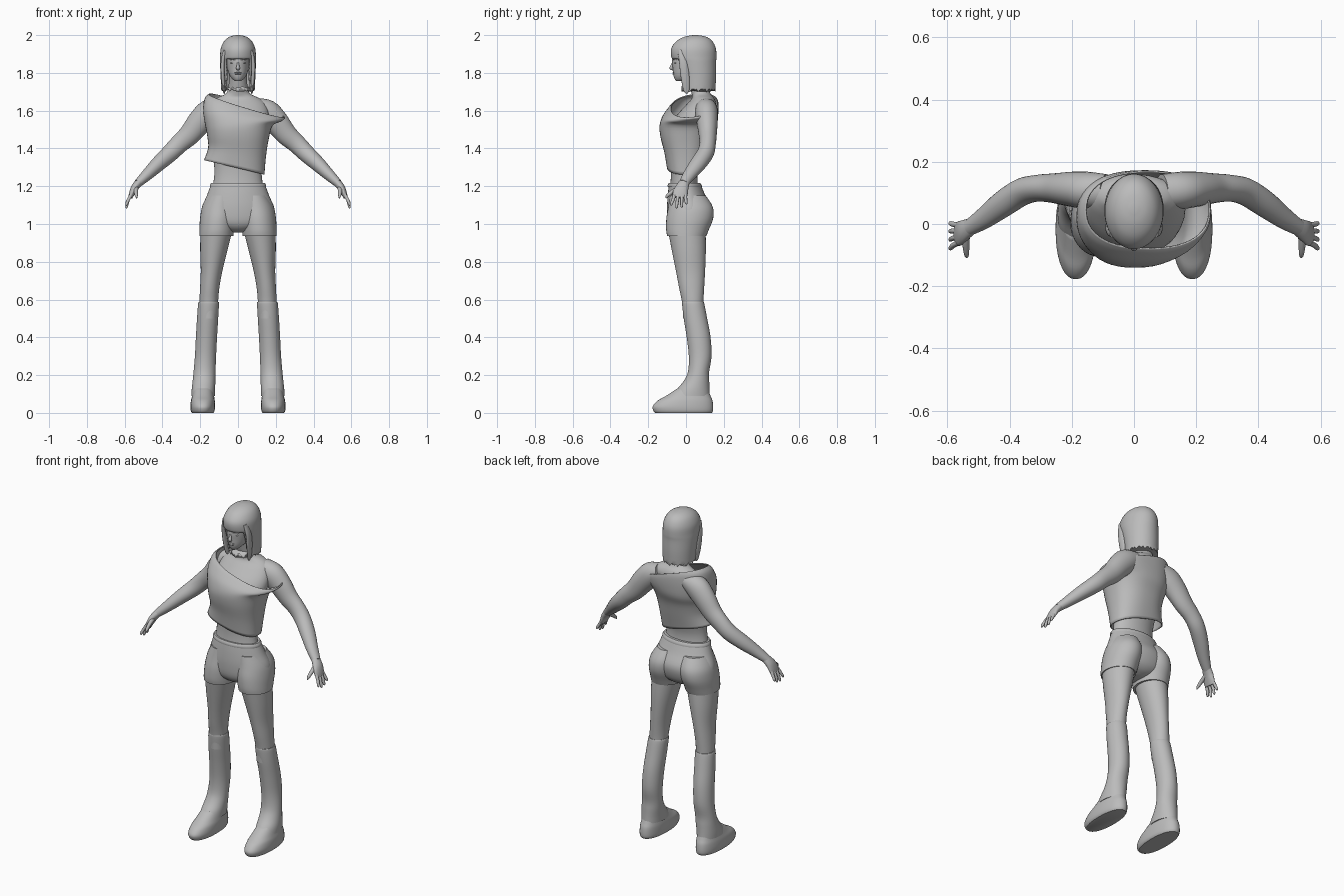
import bpy, bmesh, math
from mathutils import Vector

grey = bpy.data.materials.new("soft_grey")
grey.diffuse_color = (0.5, 0.5, 0.5, 1)


def spline(rows, steps):
    """Catmull-Rom through rows of numbers."""
    out = []
    for i in range(len(rows) - 1):
        p0, p1 = rows[max(i - 1, 0)], rows[i]
        p2, p3 = rows[i + 1], rows[min(i + 2, len(rows) - 1)]
        for k in range(steps):
            t = k / steps
            out.append([0.5 * (2 * b + (c - a) * t + (2 * a - 5 * b + 4 * c - d) * t * t
                               + (3 * b - a - 3 * c + d) * t ** 3)
                        for a, b, c, d in zip(p0, p1, p2, p3)])
    return out + [list(rows[-1])]


def skin_rings(name, rings, caps=True, thick=0, keep=None, angle=50):
    """Join rings of points into a smooth surface."""
    bm = bmesh.new()
    vs = [[bm.verts.new(p) for p in ring] for ring in rings]
    n = len(vs[0])
    for a, b in zip(vs, vs[1:]):
        for i in range(n):
            j = (i + 1) % n
            bm.faces.new((a[i], a[j], b[j], b[i]))
    if caps:
        bm.faces.new(vs[0])
        bm.faces.new(vs[-1])
    bmesh.ops.recalc_face_normals(bm, faces=bm.faces)
    if keep:
        drop = [f for f in bm.faces if not keep(f.calc_center_median())]
        bmesh.ops.delete(bm, geom=drop, context='FACES')
    me = bpy.data.meshes.new(name)
    bm.to_mesh(me)
    bm.free()
    me.materials.append(grey)
    ob = bpy.data.objects.new(name, me)
    bpy.context.collection.objects.link(ob)
    if thick:
        mod = ob.modifiers.new("thickness", 'SOLIDIFY')
        mod.thickness = thick
    bpy.ops.object.select_all(action='DESELECT')
    ob.select_set(True)
    bpy.context.view_layer.objects.active = ob
    bpy.ops.object.shade_smooth_by_angle(angle=math.radians(angle))
    return ob


def loft(name, rows, side=1, n=36, steps=4, square=1.0, jag=0, **kw):
    """Level rings: x, y, z, x radius, y radius, optional tilt along x and y."""
    power = lambda v: math.copysign(abs(v) ** square, v)
    rings = []
    for k, r in enumerate(spline(rows, steps)):
        x, y, z, rx, ry = r[:5]
        tx, ty = r[5:] if len(r) > 5 else (0, 0)
        ring = []
        for i in range(n):
            a = math.tau * i / n
            dx, dy = rx * power(math.cos(a)), ry * power(math.sin(a))
            dz = jag * (i * 7 % 5) / 4 if k == 0 else 0
            ring.append((side * (x + dx), y + dy, z + tx * dx + ty * dy + dz))
        rings.append(ring)
    return skin_rings(name, rings, **kw)


def tube(name, rows, side=1, n=20, steps=4):
    """Rings across a path: x, y, z, sideways radius, other radius."""
    path = spline(rows, steps)
    rings = []
    for k, r in enumerate(path):
        t = Vector(path[min(k + 1, len(path) - 1)][:3]) - Vector(path[max(k - 1, 0)][:3])
        t.normalize()
        u = Vector((0, 1, 0))
        u = (u - t * u.dot(t)).normalized()
        v = t.cross(u)
        ring = []
        for i in range(n):
            a = math.tau * i / n
            p = Vector(r[:3]) + u * r[3] * math.cos(a) + v * r[4] * math.sin(a)
            ring.append((side * p.x, p.y, p.z))
        rings.append(ring)
    return skin_rings(name, rings)


# Torso and neck
loft("torso", [(0, -.01, 1.15, .145, .08), (0, -.01, 1.25, .126, .07),
               (0, 0, 1.35, .13, .085), (0, .01, 1.47, .15, .11),
               (0, .045, 1.56, .165, .105), (0, .08, 1.63, .15, .08),
               (0, .09, 1.665, .115, .06), (0, .08, 1.69, .065, .05),
               (0, .068, 1.73, .05, .05), (0, .05, 1.80, .047, .05)])

# Loose top with a slanted neckline and hem
loft("loose_top", [(-.02, -.003, 1.30, .16, .098, -.24, 0), (-.005, 0, 1.38, .153, .115, -.15, 0),
                   (0, 0, 1.46, .163, .135, -.05, 0), (.005, .01, 1.52, .178, .15, 0, 0),
                   (.02, .022, 1.57, .205, .148, -.14, .03),
                   (.035, .038, 1.61, .212, .135, -.25, .08),
                   (.045, .045, 1.628, .2, .125, -.3, .12)],
     n=48, square=.85, caps=False, thick=.006)

# Shorts: hips and seat
loft("shorts_hips", [(0, .01, .955, .03, .04), (0, .012, .972, .11, .08), (0, .015, 1.01, .185, .108),
                     (0, .018, 1.08, .193, .118), (0, .003, 1.15, .165, .1),
                     (0, -.006, 1.21, .143, .084)], n=48)
loft("waistband", [(0, -.006, 1.195, .149, .09), (0, -.007, 1.205, .149, .09),
                   (0, -.008, 1.217, .142, .083)], n=48, steps=2)

# Head and face
loft("head", [(0, -.035, 1.756, .014, .016), (0, -.022, 1.768, .03, .038),
              (0, -.005, 1.79, .046, .062), (0, .01, 1.825, .057, .08),
              (0, .025, 1.87, .064, .098), (0, .04, 1.93, .068, .098),
              (0, .045, 1.98, .035, .05)])
tube("nose", [(0, -.068, 1.86, .004, .004), (0, -.074, 1.84, .007, .007),
              (0, -.078, 1.825, .009, .011), (0, -.068, 1.817, .004, .007)], n=12)
for name, z in (("upper_lip", 1.801), ("lower_lip", 1.794)):
    loft(name, [(0, -.062, z - .004, .008, .004), (0, -.064, z, .018, .009),
                (0, -.062, z + .004, .008, .004)], n=16)

# Hair: fringed bob with an opening for the face
loft("bob_hair", [(0, .065, 1.70, .088, .09), (0, .062, 1.78, .092, .097),
                  (0, .05, 1.85, .095, .109), (0, .042, 1.882, .095, .119),
                  (0, .04, 1.93, .091, .118), (0, .045, 1.97, .072, .093),
                  (0, .05, 1.992, .043, .055), (0, .05, 2.0, .01, .012)],
     n=60, jag=.022, thick=.008,
     keep=lambda c: not (c.z < 1.872 and c.y < .03 and abs(c.x) < .064) and
     not (c.z < 1.702 and abs(c.x) < .06 and c.y < .1))

# Paired parts
for side, word in ((1, "left"), (-1, "right")):
    # Face details and front locks of hair
    loft(word + "_eye", [(.026, -.051, 1.846, .005, .003), (.027, -.055, 1.852, .013, .007),
                         (.026, -.051, 1.858, .005, .003)], side, n=14)
    tube(word + "_brow", [(.012, -.067, 1.868, .004, .003), (.028, -.063, 1.873, .006, .003),
                          (.043, -.051, 1.869, .003, .002)], side, n=8)
    tube(word + "_front_lock", [(.068, -.03, 1.92, .014, .01), (.08, -.015, 1.86, .022, .011),
                                (.08, -.005, 1.78, .023, .01), (.074, .002, 1.71, .016, .007),
                                (.072, .004, 1.69, .004, .003)], side)

    # Arm
    tube(word + "_arm", [(.09, .105, 1.622, .055, .048), (.15, .108, 1.592, .06, .068),
                         (.20, .112, 1.543, .056, .066), (.255, .115, 1.475, .048, .057),
                         (.31, .115, 1.425, .043, .05), (.36, .103, 1.375, .044, .046),
                         (.42, .065, 1.32, .043, .04), (.48, .02, 1.262, .035, .031),
                         (.53, -.012, 1.215, .026, .022)], side, n=28)
    # Palm, fingers and thumb
    tube(word + "_palm", [(.52, -.006, 1.225, .026, .021), (.545, -.02, 1.195, .034, .02),
                          (.56, -.03, 1.165, .04, .016), (.57, -.033, 1.14, .036, .011)], side)
    for finger, y, tip, z in (("index", -.06, -.078, 1.097), ("middle", -.041, -.05, 1.083),
                              ("ring", -.022, -.023, 1.087), ("little", -.004, .002, 1.103)):
        tube(word + "_" + finger + "_finger",
             [(.564, y, 1.158, .009, .009), (.581, (y + tip) / 2, 1.127, .0085, .0085),
              (.59, tip, z + .008, .007, .007), (.591, tip, z, .002, .002)], side, n=10)
    tube(word + "_thumb", [(.54, -.035, 1.192, .014, .013), (.54, -.07, 1.172, .011, .011),
                           (.538, -.098, 1.15, .009, .008), (.537, -.106, 1.137, .003, .003)],
         side, n=12)

    # Shorts leg, thigh, long flared boot and shoe
    loft(word + "_shorts_leg", [(.115, .004, .937, .09, .104), (.112, .008, .97, .092, .113),
                                (.105, .02, 1.03, .096, .124), (.097, .024, 1.09, .092, .118),
                                (.085, .01, 1.15, .072, .095)], side)
    loft(word + "_thigh", [(.155, .04, .5, .045, .055), (.155, .036, .58, .049, .056),
                           (.15, .03, .66, .051, .066), (.14, .024, .75, .057, .077),
                           (.128, .015, .86, .072, .09), (.115, .005, .96, .084, .099)], side)
    loft(word + "_boot", [(.184, .028, .09, .062, .098), (.183, .038, .125, .062, .086),
                          (.18, .056, .17, .06, .067), (.177, .067, .22, .058, .056),
                          (.172, .075, .3, .056, .06), (.167, .067, .4, .056, .063),
                          (.161, .05, .5, .056, .062), (.156, .038, .578, .055, .059),
                          (.156, .037, .588, .05, .056)], side)
    loft(word + "_shoe", [(.187, -.013, 0, .057, .15), (.187, -.015, .012, .063, .158),
                          (.187, -.016, .035, .065, .16), (.186, -.005, .065, .063, .145),
                          (.185, .012, .09, .058, .118), (.184, .035, .13, .05, .08)],
         side, square=.9)
